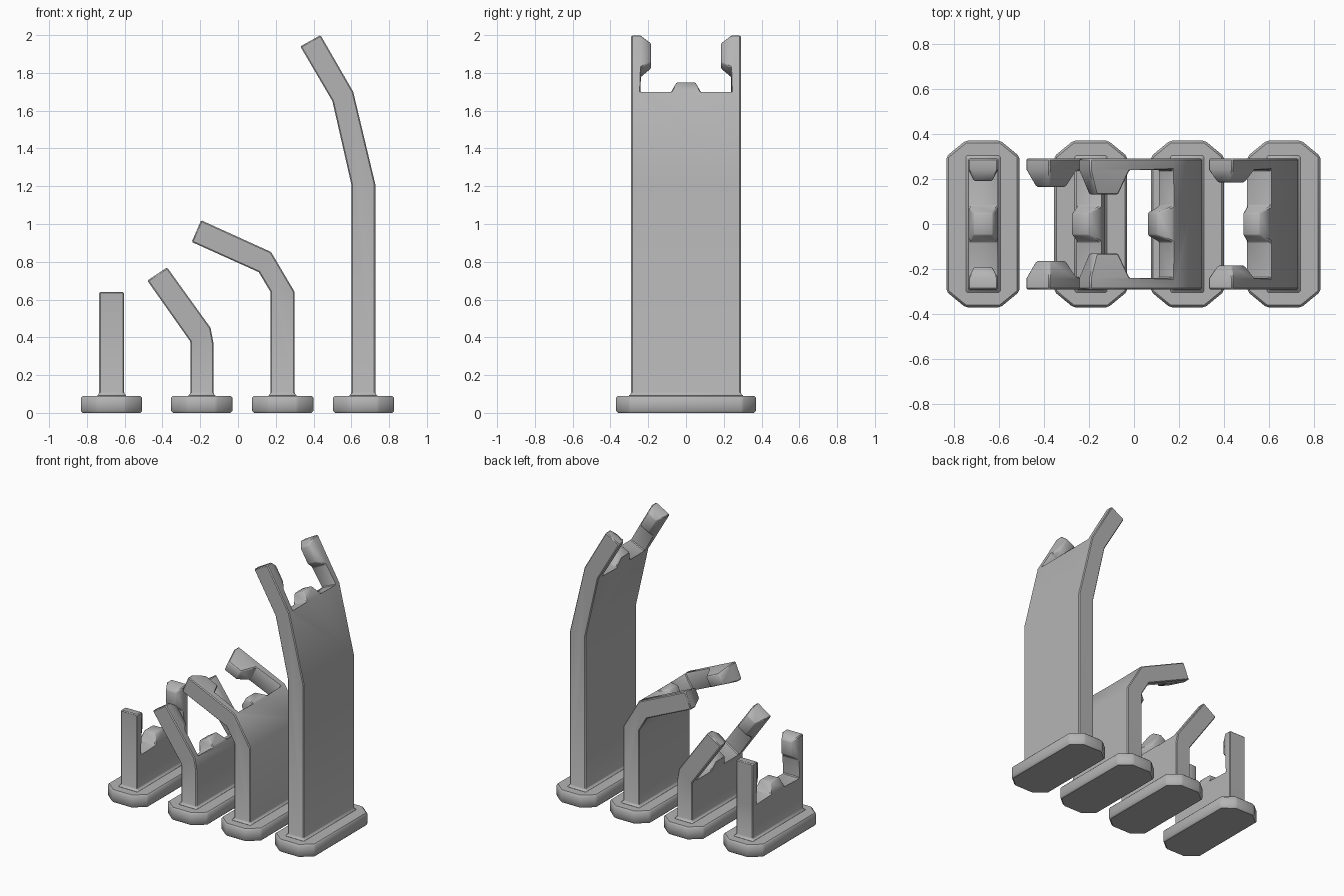
import bpy, bmesh
from mathutils import Vector

if "Cube" in bpy.data.objects:
    bpy.data.objects.remove(bpy.data.objects["Cube"])

grey = bpy.data.materials.new("dark_grey")
grey.diffuse_color = (.456, .456, .456, 1)
grey.use_nodes = True
grey.node_tree.nodes["Principled BSDF"].inputs["Base Color"].default_value = grey.diffuse_color


def finish(bm, name, bevel):
    bmesh.ops.remove_doubles(bm, verts=bm.verts, dist=0.0005)
    bmesh.ops.recalc_face_normals(bm, faces=bm.faces)
    sharp = [e for e in bm.edges if e.calc_face_angle(0) > .65]
    bmesh.ops.bevel(bm, geom=sharp, offset=bevel, segments=1, profile=.5,
                    affect='EDGES', clamp_overlap=True)
    for f in bm.faces:
        f.smooth = True
    me = bpy.data.meshes.new(name)
    bm.to_mesh(me)
    bm.free()
    me.set_sharp_from_angle(angle=.65)
    me.materials.append(grey)
    ob = bpy.data.objects.new(name, me)
    bpy.context.collection.objects.link(ob)


# Long octagonal foot plate
def foot_plate(name, cx):
    bm = bmesh.new()
    half = [(.162, .30), (.077, .37), (-.077, .37), (-.162, .30)]
    ring = half + [(-x, -y) for x, y in half]
    low = bm.faces.new([bm.verts.new((cx + x, y, 0)) for x, y in ring])
    ext = bmesh.ops.extrude_face_region(bm, geom=[low], use_keep_orig=True)
    bmesh.ops.translate(bm, vec=(0, 0, .09),
                        verts=[g for g in ext['geom'] if isinstance(g, bmesh.types.BMVert)])
    finish(bm, name, .01)


# Bent plate ending in two hooked prongs and a centre bump.
# stations: (inner xz, outer xz) pairs; the plate stops at the second to last pair
def bent_holder(name, stations, knob_y, knob):
    bm = bmesh.new()
    made = {}
    st = [(Vector(a), Vector(b)) for a, b in stations]
    web, tip = st[-2], st[-1]

    def along(f, inset=0.0):
        a, b = web[0].lerp(tip[0], f), web[1].lerp(tip[1], f)
        return a.lerp(b, inset), b.lerp(a, inset)

    def vert(p, y):
        key = (round(p.x, 4), round(y, 4), round(p.y, 4))
        if key not in made:
            made[key] = bm.verts.new((p.x, y, p.y))
        return made[key]

    # Cell from four (section, y) corners; a face shared by two cells is removed
    def cell(corners):
        lo = [vert(s[0], y) for s, y in corners]
        hi = [vert(s[1], y) for s, y in corners]
        quads = [lo, hi] + [[lo[i], lo[(i + 1) % 4], hi[(i + 1) % 4], hi[i]] for i in range(4)]
        for q in quads:
            old = bm.faces.get(q)
            if old:
                bm.faces.remove(old)
            else:
                bm.faces.new(q)

    # Plate, with a flared collar at the foot
    cols = [-.29, -.24, -.08, .08, .24, .29]
    for i, (s, t) in enumerate(zip(st[:-1], st[1:-1])):
        for y0, y1 in zip(cols, cols[1:]):
            k = 1.06 if i == 0 else 1
            cell([(s, y0 * k), (s, y1 * k), (t, y1), (t, y0)])
    # Prongs and tapered hook tips
    f0, f1 = knob
    for sg in (-1, 1):
        o, n = .29 * sg, .24 * sg
        a, b, c = along(0), along(f0), along(1)
        cell([(a, o), (a, n), (b, n), (b, o)])
        cell([(b, o), (b, n), (c, n), (c, o)])
        cell([(b, n), (along(f1, .2), knob_y * sg), (along(.9, .2), knob_y * sg), (c, n)])
    # Centre bump
    rise = .07 / (tip[1] - web[1]).length
    top = along(rise, .17)
    cell([(web, -.08), (web, .08), (top, .05), (top, -.05)])

    loose = [e for e in bm.edges if not e.link_faces]
    bmesh.ops.delete(bm, geom=loose, context='EDGES')
    bmesh.ops.dissolve_limit(bm, angle_limit=.01, verts=bm.verts, edges=bm.edges)
    finish(bm, name, .006)


# Profiles above the foot: straight, short lean, steep bend, tall curve
holders = [
    ("straight", -.67, (-.735, -.603),
     [((-.735, .34), (-.603, .34)), ((-.735, .64), (-.603, .64))], .19, (.42, .55)),
    ("short_bent", -.192, (-.252, -.13),
     [((-.252, .37), (-.13, .37)), ((-.254, .38), (-.145, .45)),
      ((-.48, .70), (-.375, .77))], .165, (.46, .58)),
    ("angled", .237, (.172, .30),
     [((.172, .64), (.30, .64)), ((.11, .745), (.175, .852)),
      ((-.245, .905), (-.195, 1.02))], .13, (.52, .63)),
    ("tall", .665, (.60, .727),
     [((.60, 1.21), (.727, 1.21)), ((.50, 1.65), (.61, 1.70)),
      ((.33, 1.94), (.437, 2.0))], .185, (.43, .55)),
]
for name, cx, (xi, xo), path, ky, knob in holders:
    foot_plate(name + "_foot", cx)
    stem = [((xi - .015, .087), (xo + .015, .087)), ((xi, .103), (xo, .103))]
    bent_holder(name + "_holder", stem + path, ky, knob)
